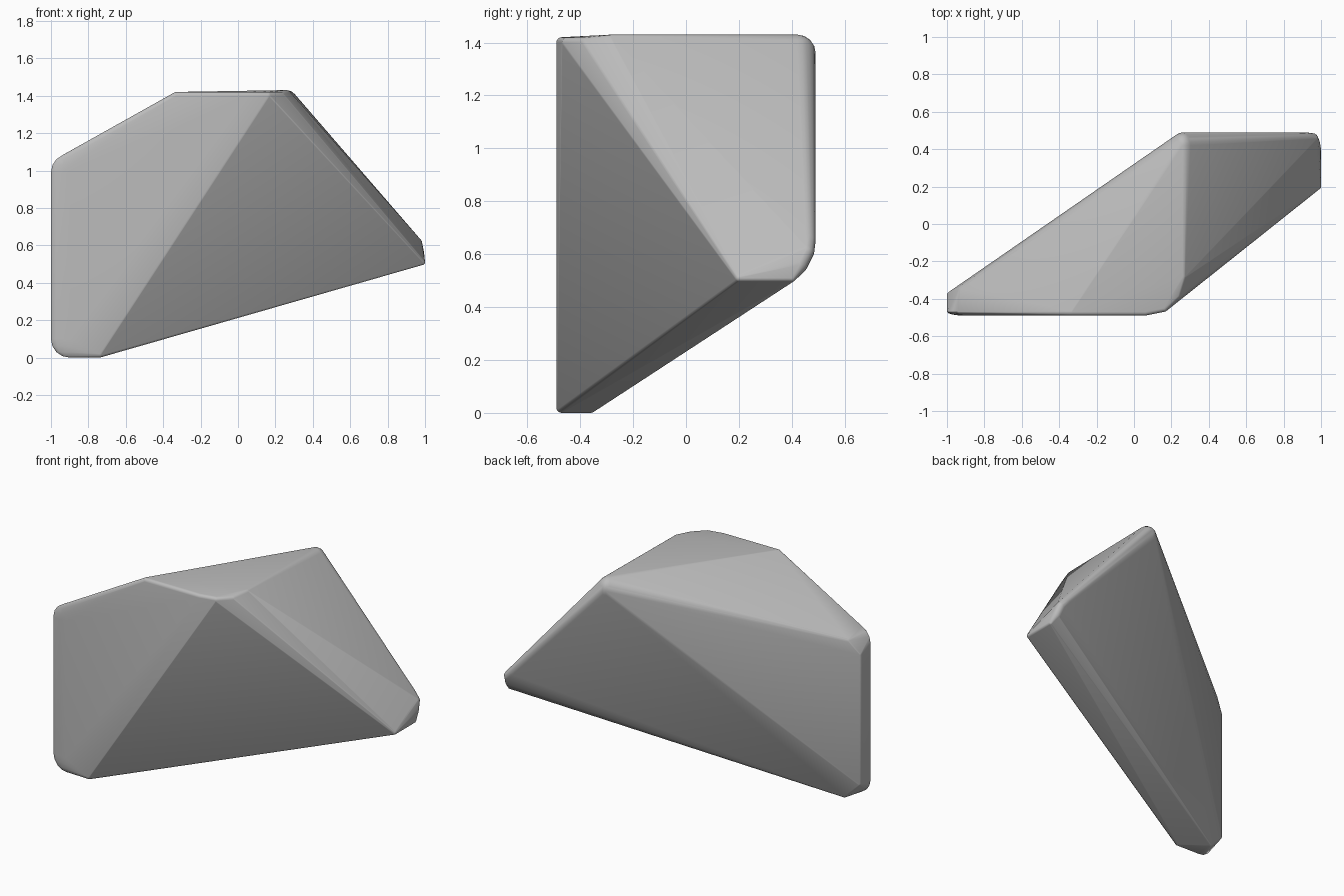
import bpy, bmesh, math
from mathutils import Matrix, Vector

cube = bpy.data.objects.get("Cube")
if cube:
    bpy.data.objects.remove(cube, do_unlink=True)

# One plain stone colour
stone = bpy.data.materials.new("grey_stone")
stone.use_nodes = True
stone.diffuse_color = (0.5, 0.5, 0.5, 1)
shader = next(n for n in stone.node_tree.nodes if n.type == "BSDF_PRINCIPLED")
shader.inputs["Base Color"].default_value = stone.diffuse_color

bm = bmesh.new()


def round_corners(radii, centres):
    """Place a rounded corner (an ellipsoid) at every centre."""
    for centre in centres:
        bmesh.ops.create_uvsphere(
            bm, u_segments=16, v_segments=8, radius=1,
            matrix=Matrix.Translation(Vector(centre)) @ Matrix.Diagonal((*radii, 1)))


# Broad rounded corners of the thin left end, front side
round_corners((.1, .02, .1), [(-.9, -.47, .1), (-.9, -.47, .99)])

# Back corners of the thin left end, lower then upper
round_corners((.02, .02, .02), [(-.98, -.38, .11), (-.89, -.36, .02),
                                (-.98, -.38, .95), (-.92, -.35, 1.03)])

# Front plate: lower tip, top ridge, and the fan turning to the right slope
round_corners((.02, .02, .02), [(-.74, -.47, .02), (-.33, -.47, 1.4),
                                (.06, -.47, 1.4), (.16, -.45, 1.4),
                                (.23, -.38, 1.4), (.26, -.28, 1.41)])

# Rounded top back corner
round_corners((.06, .07, .07), [(.26, .42, 1.36)])

# Sharp right tip and its rounded back end
round_corners((.015, .015, .015), [(.985, .2, .51), (.985, .4, .51)])
round_corners((.03, .03, .03), [(.955, .455, .61), (.965, .43, .56),
                                (.92, .46, .65)])

# Stretch one skin around all the corners
hull = bmesh.ops.convex_hull(bm, input=bm.verts[:], use_existing_faces=False)
skin = {f for f in hull["geom"] if isinstance(f, bmesh.types.BMFace)}
bmesh.ops.delete(bm, geom=[f for f in bm.faces if f not in skin], context="FACES")
bmesh.ops.delete(bm, geom=[v for v in bm.verts if not v.link_faces], context="VERTS")
bmesh.ops.recalc_face_normals(bm, faces=bm.faces[:])

mesh = bpy.data.meshes.new("stone_shard")
bm.to_mesh(mesh)
bm.free()
mesh.materials.append(stone)
rock = bpy.data.objects.new("stone_shard", mesh)
bpy.context.collection.objects.link(rock)

# Soft shading over the rounded edges
bpy.ops.object.select_all(action="DESELECT")
rock.select_set(True)
bpy.context.view_layer.objects.active = rock
bpy.ops.object.shade_smooth_by_angle(angle=math.radians(40))
